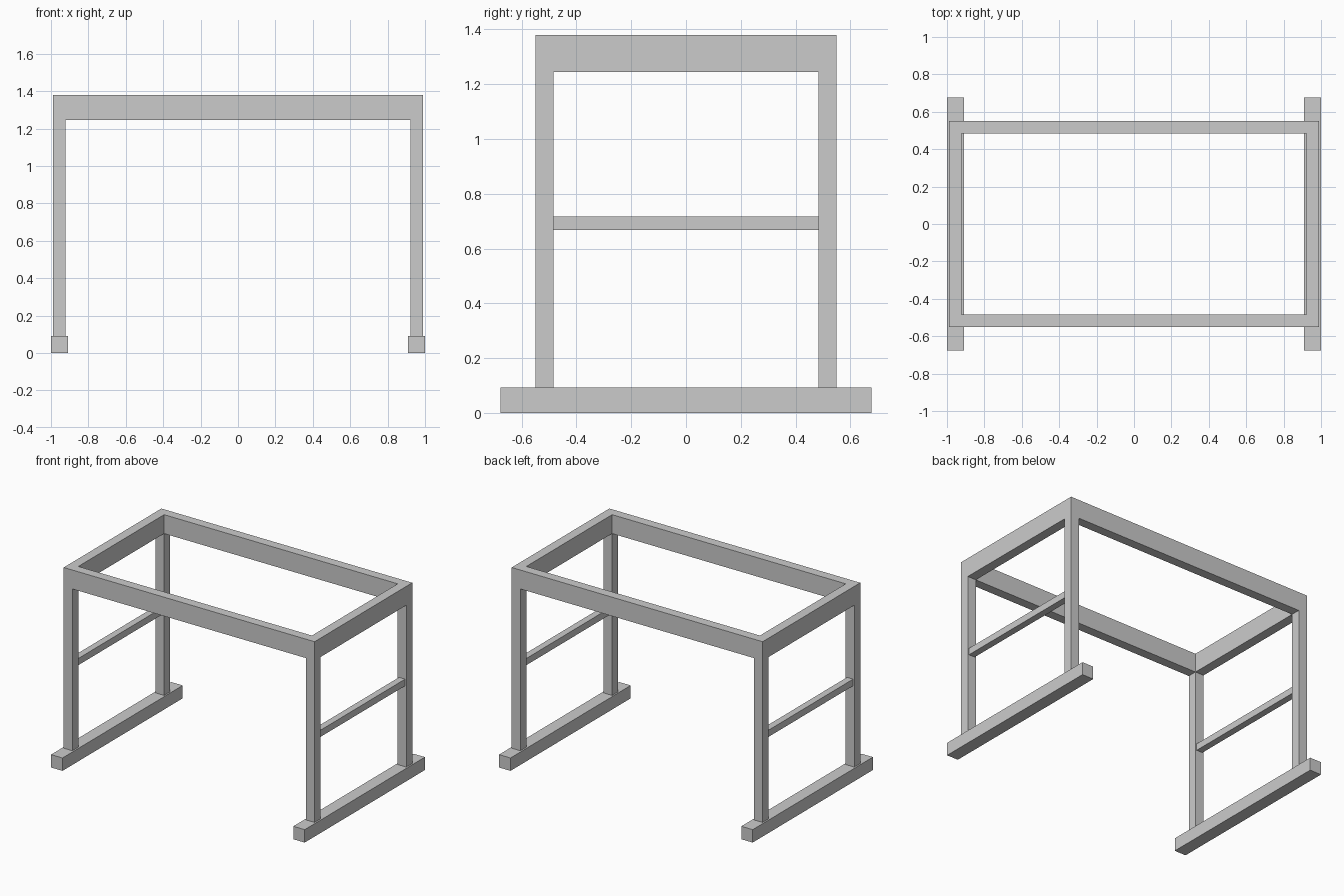
import bpy

if "Cube" in bpy.data.objects:
    bpy.data.objects.remove(bpy.data.objects["Cube"])


def box(name, x, y, z):
    """Box spanning the (min, max) ranges on each axis."""
    bpy.ops.mesh.primitive_cube_add(size=1)
    ob = bpy.context.object
    ob.name = name
    for v in ob.data.vertices:
        v.co = [r[0] if c < 0 else r[1] for c, r in zip(v.co, (x, y, z))]
    return ob


def ring(name, outer, inner, z0, z1):
    """Hollow rectangular frame between two half-size rectangles."""
    signs = [(-1, -1), (1, -1), (1, 1), (-1, 1)]
    verts = [(sx * h[0], sy * h[1], z)
             for z in (z0, z1) for h in (outer, inner) for sx, sy in signs]
    faces = []
    for i in range(4):
        j = (i + 1) % 4
        faces += [(i, j, 8 + j, 8 + i),              # outside
                  (4 + j, 4 + i, 12 + i, 12 + j),    # inside
                  (8 + i, 8 + j, 12 + j, 12 + i),    # top
                  (j, i, 4 + i, 4 + j)]              # underside
    me = bpy.data.meshes.new(name)
    me.from_pydata(verts, [], faces)
    ob = bpy.data.objects.new(name, me)
    bpy.context.collection.objects.link(ob)
    return ob


FOOT_TOP, RAIL_BOTTOM, TOP = 0.092, 1.245, 1.38
LEG_X, LEG_Y = (0.921, 0.989), (0.483, 0.55)


def side(r, s):
    return r if s > 0 else (-r[1], -r[0])


# Deep top frame
ring("top_frame", (LEG_X[1], LEG_Y[1]), (LEG_X[0], LEG_Y[0]), RAIL_BOTTOM, TOP)

for sx, side_name in ((-1, "left"), (1, "right")):
    # Floor runner
    box(f"{side_name}_foot", side((0.91, 1.0), sx), (-0.677, 0.677), (0, FOOT_TOP))
    # Crossbar between the legs
    box(f"{side_name}_crossbar", side((0.931, 0.979), sx),
        (-LEG_Y[0], LEG_Y[0]), (0.668, 0.716))
    # Upright legs
    for sy, end_name in ((-1, "front"), (1, "back")):
        box(f"{end_name}_{side_name}_leg", side(LEG_X, sx), side(LEG_Y, sy),
            (FOOT_TOP, RAIL_BOTTOM))
